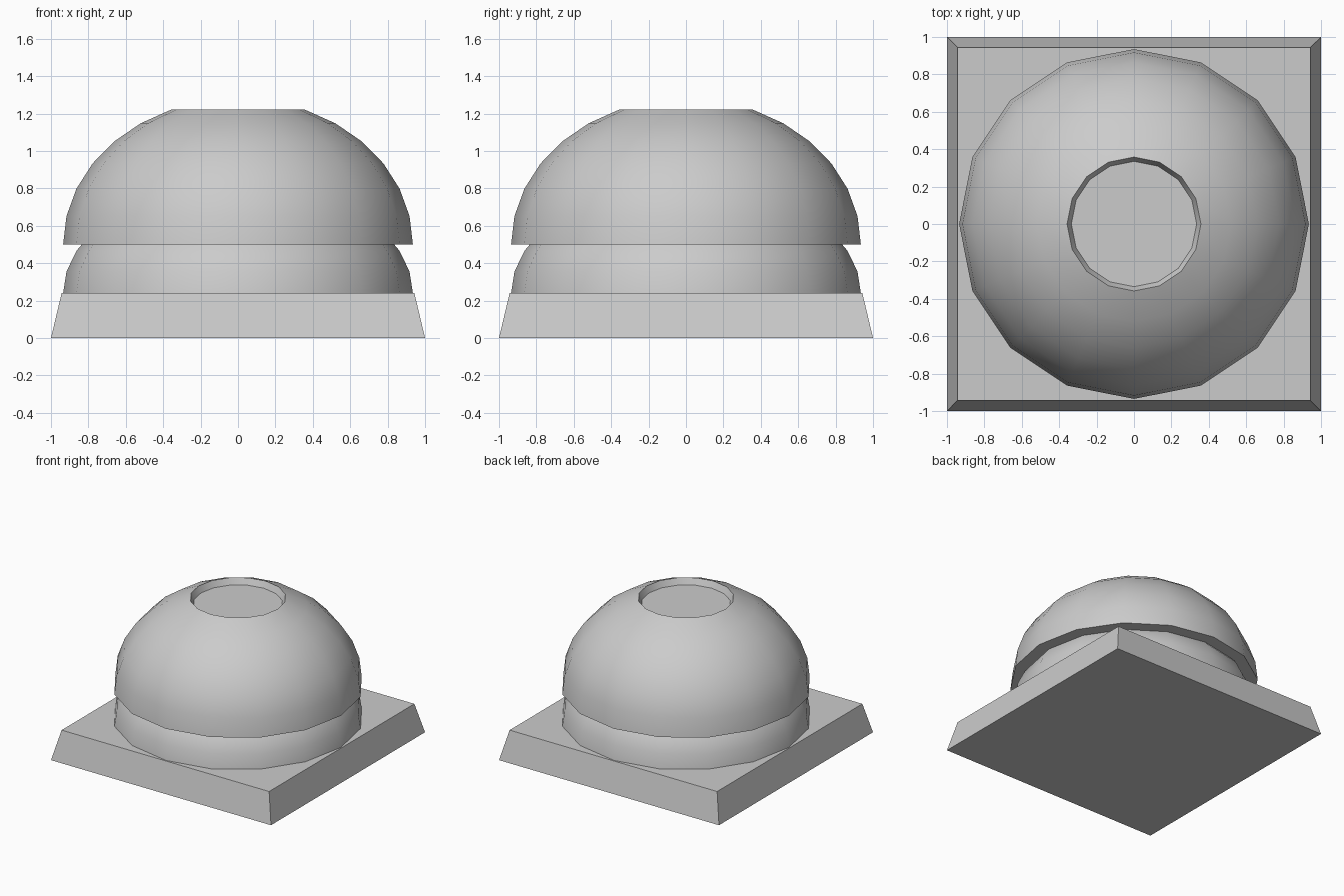
import bpy, bmesh, math

if "Cube" in bpy.data.objects:
    bpy.data.objects.remove(bpy.data.objects["Cube"])

SIDES = 16
R = 0.935


def finish(name, bm, smooth=False):
    bmesh.ops.recalc_face_normals(bm, faces=bm.faces)
    mesh = bpy.data.meshes.new(name)
    bm.to_mesh(mesh)
    bm.free()
    obj = bpy.data.objects.new(name, mesh)
    bpy.context.collection.objects.link(obj)
    if smooth:
        bpy.ops.object.select_all(action='DESELECT')
        obj.select_set(True)
        bpy.context.view_layer.objects.active = obj
        bpy.ops.object.shade_smooth_by_angle(angle=math.radians(30))
    return obj


def lathe(name, profile):
    """Spin (radius, z) points into a closed solid with flat end caps."""
    bm = bmesh.new()
    rings = []
    for r, z in profile:
        rings.append([bm.verts.new((r * math.cos(2 * math.pi * i / SIDES),
                                    r * math.sin(2 * math.pi * i / SIDES), z))
                      for i in range(SIDES)])
    for a, b in zip(rings, rings[1:]):
        for i in range(SIDES):
            j = (i + 1) % SIDES
            bm.faces.new((a[i], a[j], b[j], b[i]))
    bm.faces.new(rings[0][::-1])
    bm.faces.new(rings[-1])
    return finish(name, bm, smooth=True)


def dome_profile(z0, height, steps):
    """Squashed sphere profile, rings every 11.25 degrees."""
    angles = [math.radians(11.25 * k) for k in range(steps + 1)]
    return [(R * math.cos(a), z0 + height * math.sin(a)) for a in angles]


# Square base plate with sloping sides
bm = bmesh.new()
bmesh.ops.create_cube(bm, size=2)
for v in bm.verts:
    if v.co.z > 0:
        v.co = (v.co.x * 0.943, v.co.y * 0.943, 0.24)
    else:
        v.co.z = 0
finish("base_plate", bm)

# Lower dome, mostly hidden inside the upper one
lathe("lower_dome", dome_profile(0.24, 0.59, 4))

# Upper dome with a shallow tapered recess in its flat top
lathe("upper_dome", dome_profile(0.50, 0.78, 6) + [(0.335, 1.17)])
